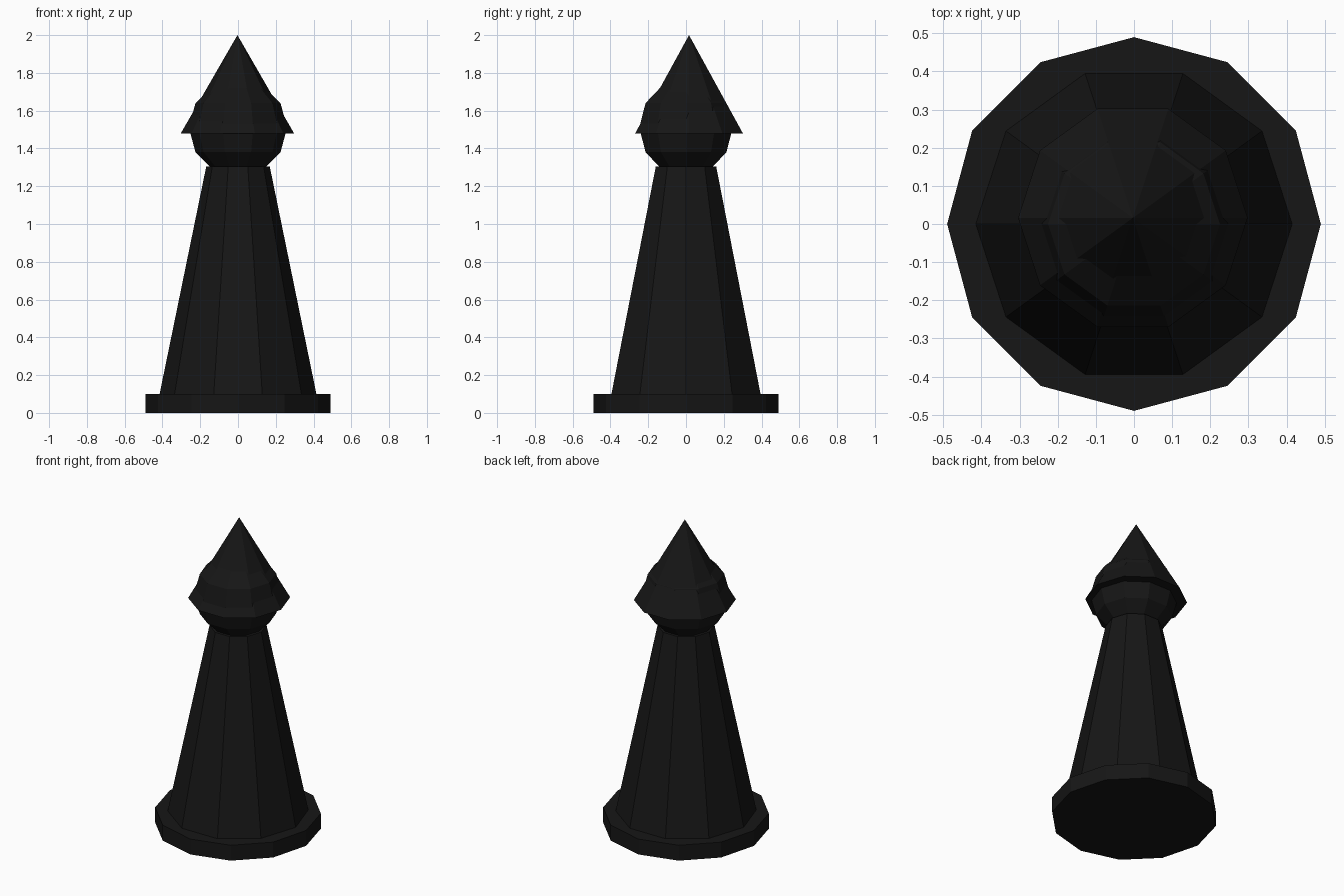
import bpy, bmesh
from math import sin, cos, pi, radians

if "Cube" in bpy.data.objects:
    bpy.data.objects.remove(bpy.data.objects["Cube"])

black = bpy.data.materials.new("black")
black.diffuse_color = (0.008, 0.008, 0.008, 1)
black.use_nodes = True
black.node_tree.nodes["Principled BSDF"].inputs["Base Color"].default_value = black.diffuse_color


def lathe(name, profile, sides, centre=(0, 0)):
    """Closed flat-faced solid from (radius, z) points, first corner on +x."""
    bm = bmesh.new()
    rings = []
    for r, z in profile:
        count = sides if r > 1e-5 else 1
        rings.append([bm.verts.new((r * cos(2 * pi * i / sides),
                                    r * sin(2 * pi * i / sides), z))
                      for i in range(count)])
    for low, high in zip(rings, rings[1:]):
        for i in range(sides):
            j = (i + 1) % sides
            if len(low) == 1:
                bm.faces.new((low[0], high[j], high[i]))
            elif len(high) == 1:
                bm.faces.new((low[i], low[j], high[0]))
            else:
                bm.faces.new((low[i], low[j], high[j], high[i]))
    # Caps on open ends
    if len(rings[0]) > 1:
        bm.faces.new(rings[0][::-1])
    if len(rings[-1]) > 1:
        bm.faces.new(rings[-1])
    mesh = bpy.data.meshes.new(name)
    bm.to_mesh(mesh)
    bm.free()
    mesh.materials.append(black)
    obj = bpy.data.objects.new(name, mesh)
    obj.location = (*centre, 0)
    bpy.context.collection.objects.link(obj)
    return obj


# Twelve-sided foot
lathe("base", [(0.49, 0), (0.49, 0.10)], 12)

# Ten-sided tapering body
lathe("body", [(0.415, 0.10), (0.168, 1.305)], 10)

# Coarse round head, rings every 30 degrees
R, ZC = 0.26, 1.51
lathe("head", [(R * cos(radians(a)), ZC + R * sin(radians(a)))
               for a in range(-90, 91, 30)], 10)

# Pointed cap, set slightly towards the back
lathe("pointed_cap", [(0.301, 1.478), (0, 2.0)], 10, (-0.003, 0.016))
